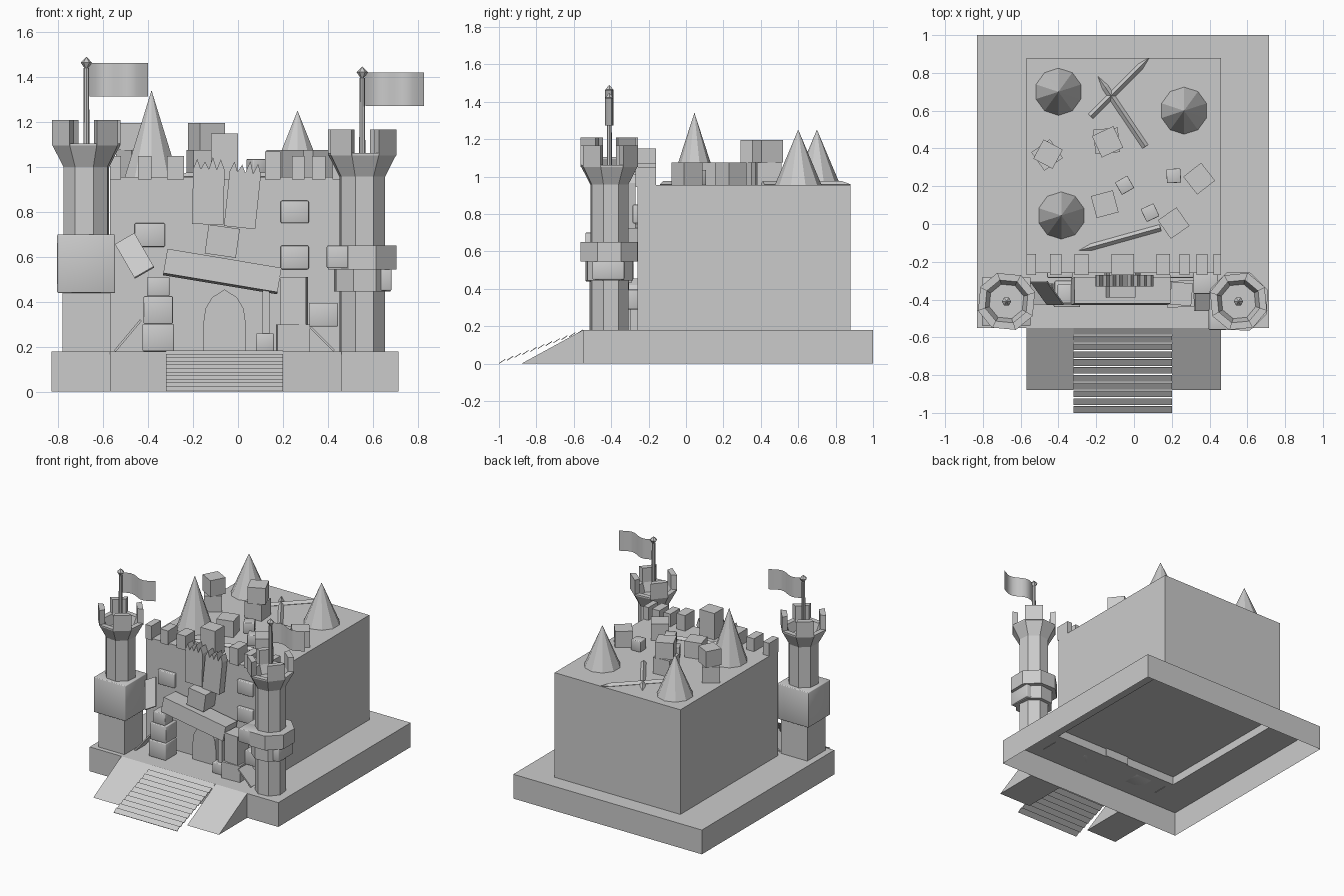
import bpy, bmesh
from math import radians, cos, sin, pi, atan2, hypot

if "Cube" in bpy.data.objects:
    bpy.data.objects.remove(bpy.data.objects["Cube"])


def make(name, verts, faces, loc=(0, 0, 0), rot=(0, 0, 0), smooth=False):
    me = bpy.data.meshes.new(name)
    me.from_pydata(verts, [], faces)
    bm = bmesh.new()
    bm.from_mesh(me)
    bmesh.ops.recalc_face_normals(bm, faces=bm.faces)
    bm.to_mesh(me)
    bm.free()
    for p in me.polygons:
        p.use_smooth = smooth
    ob = bpy.data.objects.new(name, me)
    bpy.context.collection.objects.link(ob)
    ob.location = loc
    ob.rotation_euler = [radians(a) for a in rot]
    return ob


def extrude(name, pts, a, b, axis, **kw):
    """Prism: profile in the plane across the axis, from a to b along it."""
    def v(p, t):
        return (t, p[0], p[1]) if axis == 'x' else (p[0], t, p[1]) if axis == 'y' else (p[0], p[1], t)
    n = len(pts)
    verts = [v(p, a) for p in pts] + [v(p, b) for p in pts]
    faces = [list(range(n)), list(range(n, 2 * n))]
    faces += [(i, (i + 1) % n, n + (i + 1) % n, n + i) for i in range(n)]
    return make(name, verts, faces, **kw)


def box(name, loc, size, rot=(0, 0, 0), rounded=False):
    x, y, z = [s / 2 for s in size]
    ob = extrude(name, [(-x, -y), (x, -y), (x, y), (-x, y)], -z, z, 'z', loc=loc, rot=rot, smooth=rounded)
    if rounded:
        m = ob.modifiers.new('soft_edges', 'BEVEL')
        m.width = 0.005
        m.segments = 2
    return ob


def span(name, x0, x1, y0, y1, z0, z1, rounded=False):
    return box(name, ((x0 + x1) / 2, (y0 + y1) / 2, (z0 + z1) / 2), (x1 - x0, y1 - y0, z1 - z0), rounded=rounded)


def lathe(name, profile, loc, n=8, turn=0, **kw):
    verts = [(r * cos(2 * pi * i / n + radians(turn)), r * sin(2 * pi * i / n + radians(turn)), z)
             for r, z in profile for i in range(n)]
    faces = [(k * n + i, k * n + (i + 1) % n, (k + 1) * n + (i + 1) % n, (k + 1) * n + i)
             for k in range(len(profile) - 1) for i in range(n)]
    faces += [list(range(n)), list(range(len(verts) - n, len(verts)))]
    return make(name, verts, faces, loc=loc, **kw)


# Hollow plinth with an opening under the keep
def rect(x0, x1, y0, y1, z):
    return [(x0, y0, z), (x1, y0, z), (x1, y1, z), (x0, y1, z)]


KX0, KX1, KY0, KY1 = -0.57, 0.46, -0.26, 0.88
v = rect(-.83, .715, -.55, 1, 0) + rect(-.83, .715, -.55, 1, .18) + rect(KX0, KX1, KY0, KY1, .18)
f = [(k + i, k + (i + 1) % 4, k + 4 + (i + 1) % 4, k + 4 + i) for k in (0, 4) for i in range(4)]
make('plinth', v, f)

# Keep: walls, roof and a floor raised above the plinth opening
v = rect(KX0, KX1, KY0, KY1, .18) + rect(KX0, KX1, KY0, KY1, .955)
f = [(i, (i + 1) % 4, 4 + (i + 1) % 4, 4 + i) for i in range(4)] + [(4, 5, 6, 7)]
make('keep', v, f)
make('keep_floor', rect(KX0, KX1, KY0, KY1, .24), [(0, 1, 2, 3)])

# Ramps either side of the stairs
for x0, x1 in ((-.57, -.32), (.20, .46)):
    extrude('ramp', [(-.88, 0), (-.55, 0), (-.55, .18)], x0, x1, 'x')

# Stair slats, each tipped steeper than the flight
for i in range(11):
    t = i / 10
    box('stair_slat', (-.06, -.982 + .415 * t, .013 + .157 * t), (.52, .04, .004), rot=(34, 0, 0))

# Wall battlements
for x0, x1, top in ((-.57, -.52, 1.05), (-.445, -.385, 1.05), (-.315, -.24, 1.05), (-.12, 0, 1.15),
                    (.12, .19, 1.07), (.24, .295, 1.05), (.33, .39, 1.05), (.42, .46, 1.05)):
    span('battlement', x0, x1, -.27, -.16, .945, top)

# Pointed door
half = [(.095, 0), (.095, .12), (.085, .19), (.055, .24)]
arch = half + [(0, .275)] + [(-x, z) for x, z in reversed(half)]
extrude('door', arch, -.31, -.25, 'y', loc=(-.06, 0, .18))

# Broken gate panels with splintered tops
for x, z, turn in ((-.132, .87, 1), (.02, .855, 6)):
    top = [(.07 - .14 * i / 8, .12 if i % 2 == 0 else .175 - .01 * (i % 3)) for i in range(9)]
    extrude('broken_gate', [(-.07, -.125), (.07, -.125)] + top, -.03, .03, 'y', loc=(x, -.30, z), rot=(0, turn, 0))

# Fallen lintel, its stone and its prop
box('fallen_lintel', (-.07, -.355, .535), (.515, .14, .11), rot=(-4, 9.5, 0))
box('lintel_stone', (-.07, -.325, .67), (.14, .13, .13), rot=(0, 8, 0))
span('prop_post', .11, .14, -.39, -.36, .25, .46)
span('prop_foot', .08, .16, -.415, -.335, .18, .26, True)

# Stone pile left of the door
span('pile_stone', -.425, -.285, -.44, -.31, .18, .302, True)
span('pile_stone', -.42, -.29, -.43, -.30, .302, .425, True)
span('pile_stone', -.405, -.305, -.42, -.32, .425, .51, True)

# Stones right of the door
box('side_stone', (.245, -.37, .24), (.145, .14, .12), rot=(0, 0, 3))
box('side_stone', (.25, -.37, .40), (.115, .12, .22), rot=(0, 0, -5))
span('side_stone', .315, .445, -.37, -.255, .29, .395, True)

# Leaning slabs
box('leaning_slab', (-.46, -.365, .605), (.10, .01, .21), rot=(-35, -30, 0))
box('leaning_slab', (-.49, -.37, .25), (.18, .11, .01), rot=(0, -50, 0))
box('leaning_slab', (.375, -.395, .235), (.15, .13, .01), rot=(0, 45, 0))

# Wall blocks standing proud of the front
for x0, x1, z0, z1 in ((-.46, -.325, .645, .75), (.19, .315, .75, .85), (.19, .315, .545, .65)):
    span('wall_block', x0, x1, -.285, -.25, z0, z1, True)


def tower_top(x, y, base, neck, turn):
    """Eight-sided shaft, flared cup, four battlements and a flag."""
    lathe('tower_shaft', [(.106, base), (.106, neck), (.157, neck + .095), (.157, neck + .105),
                          (.118, neck + .105), (.095, neck + .04)], (x, y, 0), 8, turn)
    for k in range(0, 8, 2):
        a0, a1 = [radians(turn + 45 * (k + j)) for j in (0, 1)]
        pts = [(r * cos(a), r * sin(a)) for r, a in ((.16, a0), (.16, a1), (.118, a1), (.118, a0))]
        extrude('tower_battlement', pts, neck + .095, neck + .21, 'z', loc=(x, y, 0))
    top = neck + .47
    lathe('flag_pole', [(.014, neck + .04), (.012, top - .03)], (x, y, 0), 8)
    lathe('pole_finial', [(.008, top - .03), (.025, top - .005), (.001, top + .02)], (x, y, 0), 6)
    # Waving flag
    n = 10
    v = [(.015 + .26 * i / n, .022 * sin(i * 2.2 * pi / n), z)
         for z in (top - .155, top - .08, top - .006) for i in range(n + 1)]
    f = [(r * (n + 1) + i, r * (n + 1) + i + 1, (r + 1) * (n + 1) + i + 1, (r + 1) * (n + 1) + i)
         for r in (0, 1) for i in range(n)]
    make('flag', v, f, loc=(x, y, 0), smooth=True)


# Left tower on two square blocks
LX, RX, TY = -.675, .553, -.41
span('left_tower_base', LX - .107, LX + .107, TY - .107, TY + .107, .18, .45)
span('left_tower_block', LX - .13, LX + .128, TY - .128, TY + .128, .44, .70, True)
tower_top(LX, TY, .69, 1.0, 17)

# Right tower with stone bands
tower_top(RX, TY, .18, .957, 28)
lathe('right_tower_band', [(.165, .545), (.165, .65)], (RX, TY, 0), 8, 22)
lathe('right_tower_lower_band', [(.132, .445), (.132, .55)], (RX, TY, 0), 8, 28)
span('band_stone', .395, .54, -.56, -.45, .55, .65, True)
span('band_stone', .55, .683, -.50, -.33, .45, .548, True)

# Cone spires on the roof
for x, y, r, top in ((-.385, .045, .127, 1.34), (.265, .60, .127, 1.25), (-.40, .70, .127, 1.25)):
    lathe('roof_spire', [(r, .95), (.0005, top)], (x, y, 0), 10, 18)

# Roof rubble: x, y, size, turn, bottom, rounded
for x, y, s, turn, z, soft in ((-.46, .365, .12, 35, .955, 0), (-.455, .37, .115, 62, 1.075, 0),
                               (-.145, .44, .13, 5, .955, 0), (-.14, .435, .125, 25, 1.075, 0),
                               (.345, .24, .12, 38, .955, 0), (.21, .255, .075, 3, .955, 1),
                               (-.05, .205, .075, 30, .955, 1), (-.155, .105, .12, 15, .955, 0),
                               (.085, .06, .075, 25, .955, 1), (.21, .005, .12, 35, .955, 0)):
    h = .12 if s > .1 else .08
    box('roof_rubble', (x, y, z + h / 2), (s, s, h), rot=(0, 0, turn), rounded=bool(soft))

# Fallen pointed stakes on the roof
for x0, y0, x1, y1 in ((-.23, .57, .08, .88), (.06, .41, -.19, .78), (.14, -.02, -.29, -.14)):
    L = hypot(x1 - x0, y1 - y0)
    lathe('fallen_stake', [(.018, 0), (.018, L * .85), (.001, L)], (x0, y0, .958), 4,
          rot=(0, 90, atan2(y1 - y0, x1 - x0) * 180 / pi))
